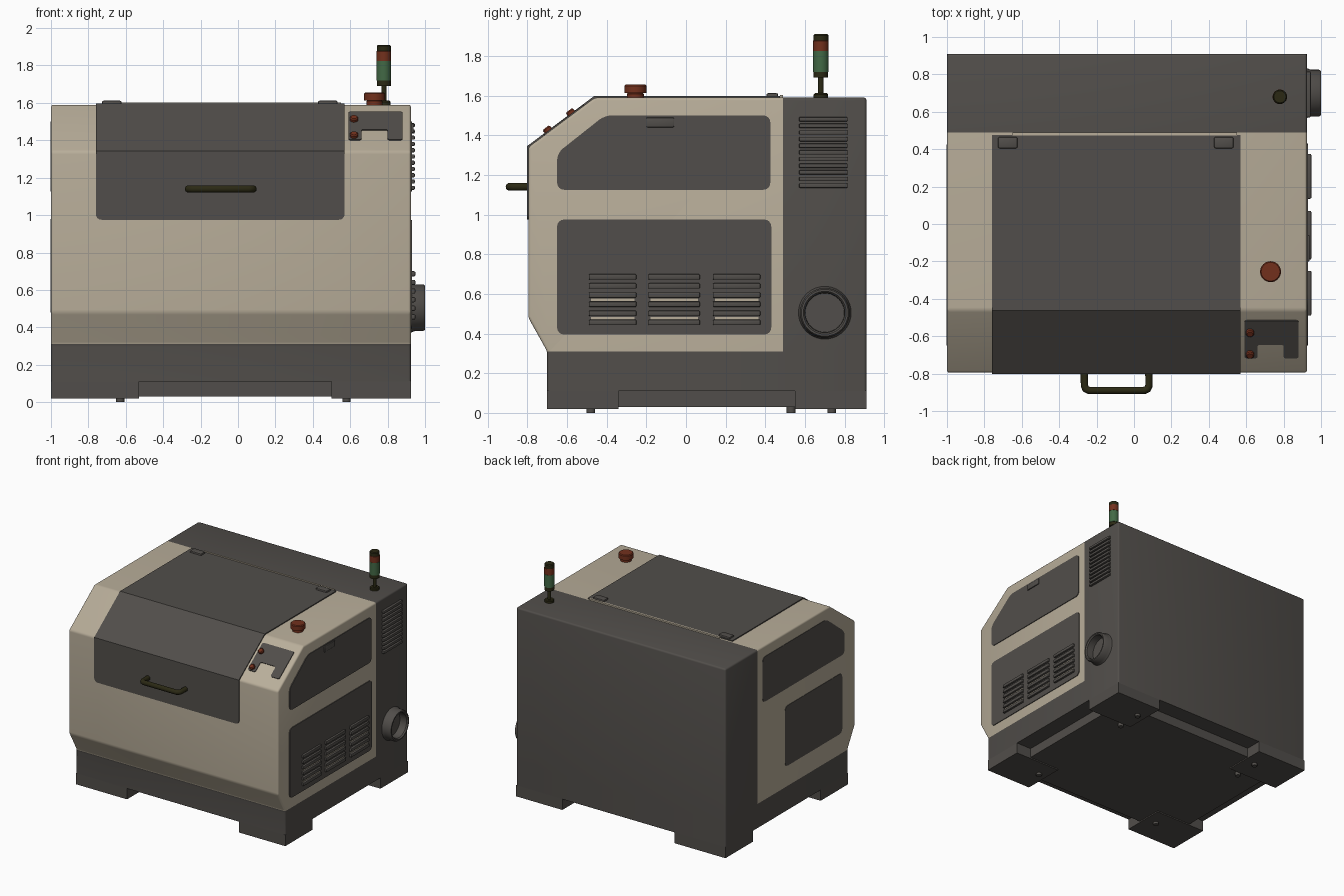
import bpy, bmesh, math
from mathutils import Matrix, Vector

if "Cube" in bpy.data.objects:
    bpy.data.objects.remove(bpy.data.objects["Cube"])


def material(name, rgb):
    m = bpy.data.materials.new(name)
    m.diffuse_color = (*rgb, 1)
    m.use_nodes = True
    m.node_tree.nodes["Principled BSDF"].inputs["Base Color"].default_value = m.diffuse_color
    return m


BEIGE = material("warm_beige", (0.48, 0.42, 0.32))
DARK = material("dark_grey", (0.083, 0.076, 0.069))
OLIVE = material("black_olive", (0.024, 0.022, 0.007))
RED = material("signal_red", (0.17, 0.03, 0.012))
GREEN = material("signal_green", (0.055, 0.14, 0.06))


def finish(name, bm, *mats):
    bmesh.ops.recalc_face_normals(bm, faces=bm.faces)
    me = bpy.data.meshes.new(name)
    bm.to_mesh(me)
    bm.free()
    for m in mats:
        me.materials.append(m)
    ob = bpy.data.objects.new(name, me)
    bpy.context.collection.objects.link(ob)
    bpy.ops.object.select_all(action='DESELECT')
    ob.select_set(True)
    bpy.context.view_layer.objects.active = ob
    bpy.ops.object.shade_smooth_by_angle(angle=math.radians(35))
    return ob


def frame(u, v, w, origin=(0, 0, 0)):
    m = Matrix((u, v, w)).transposed().to_4x4()
    m.translation = Vector(origin)
    return m


SIDE = frame((0, 1, 0), (0, 0, 1), (1, 0, 0))  # profile in y, z pushed along x


def prism(pts, w0, w1, matrix=SIDE, corner=0.0):
    """Extrude a 2D outline along w, optionally rounding its corners."""
    bm = bmesh.new()
    f = bm.faces.new([bm.verts.new((u, v, w0)) for u, v in pts])
    ext = bmesh.ops.extrude_face_region(bm, geom=[f])['geom']
    bmesh.ops.translate(bm, vec=(0, 0, w1 - w0),
                        verts=[g for g in ext if isinstance(g, bmesh.types.BMVert)])
    if corner:
        edges = [e for e in bm.edges if abs(e.verts[0].co.z - e.verts[1].co.z) > 1e-6]
        bmesh.ops.bevel(bm, geom=edges, offset=corner, segments=4, profile=0.5, affect='EDGES')
    bmesh.ops.transform(bm, matrix=matrix, verts=bm.verts)
    return bm


def rect(u0, u1, v0, v1):
    return [(u0, v0), (u1, v0), (u1, v1), (u0, v1)]


def boxes(name, spans, mat, bevel=0.0):
    bm = bmesh.new()
    for x0, x1, y0, y1, z0, z1 in spans:
        m = Matrix.Translation(((x0 + x1) / 2, (y0 + y1) / 2, (z0 + z1) / 2))
        bmesh.ops.create_cube(bm, size=1, matrix=m @ Matrix.Diagonal((x1 - x0, y1 - y0, z1 - z0, 1)))
    if bevel:
        bmesh.ops.bevel(bm, geom=bm.edges[:], offset=bevel, segments=2, profile=0.5, affect='EDGES')
    return finish(name, bm, mat)


def lathe(name, profile, matrix, mat, n=32):
    """Revolve (radius, height) points about the local z axis."""
    bm = bmesh.new()
    vs = [bm.verts.new((r, 0, h)) for r, h in profile]
    es = [bm.edges.new(p) for p in zip(vs, vs[1:])]
    bmesh.ops.spin(bm, geom=vs + es, cent=(0, 0, 0), axis=(0, 0, 1),
                   angle=math.tau, steps=n, use_duplicate=False)
    bmesh.ops.remove_doubles(bm, verts=bm.verts, dist=1e-5)
    bmesh.ops.transform(bm, matrix=matrix, verts=bm.verts)
    return finish(name, bm, mat)


def disc(name, x, y, z0, z1, r, mat, n=32):
    b = min(0.006, r * 0.3)
    return lathe(name, [(0, z0), (r, z0), (r, z1 - b), (r - b, z1), (0, z1)],
                 Matrix.Translation((x, y, 0)), mat, n)


XL, XR, TOP = -1.0, 0.925, 1.59

# Cabinet body: beige front shell, dark base and rear block
bm = prism([(0.91, 0.11), (0.91, TOP), (-0.46, TOP), (-0.795, 1.34),
            (-0.795, 0.48), (-0.70, 0.31), (-0.70, 0.11)], XL, XR)
bmesh.ops.bevel(bm, geom=[e for e in bm.edges if max(v.co.z for v in e.verts) > 0.12],
                offset=0.014, segments=3, profile=0.5, affect='EDGES')
for co, no in (((0, 0, 0.31), (0, 0, 1)), ((0, 0.49, 0), (0, 1, 0))):
    bmesh.ops.bisect_plane(bm, geom=bm.verts[:] + bm.edges[:] + bm.faces[:], plane_co=co, plane_no=no)
for f in bm.faces:
    c = f.calc_center_median()
    f.material_index = int(c.z < 0.31 or c.y > 0.49)
finish("cabinet_body", bm, BEIGE, DARK)

# Base corners, recessed floor pan and levelling feet
boxes("base_corners", [(*xs, *ys, 0.02, 0.112) for xs in ((XL, -0.53), (0.5, XR))
                       for ys in ((-0.70, -0.34), (0.55, 0.91))], DARK)
boxes("floor_pan", [(-0.86, 0.785, -0.56, 0.77, 0.03, 0.112)], DARK)
for x in (-0.63, 0.58):
    for y in (-0.48, 0.53, 0.735):
        disc("levelling_foot", x, y, 0.0, 0.05, 0.022, DARK, 16)

# Front door wrapping over top, slope and front
t = 0.008
door = prism([(0.475, TOP - 0.02), (0.475, TOP + t), (-0.463, TOP + t), (-0.795 - t, 1.344),
              (-0.795 - t, 0.975), (-0.78, 0.975), (-0.78, 1.33), (-0.46, TOP - 0.02)], -0.76, 0.57)
low = [e for e in door.edges if all(v.co.z < 1.0 for v in e.verts)
       and abs(e.verts[0].co.y - e.verts[1].co.y) > 0.01]
bmesh.ops.bevel(door, geom=low, offset=0.03, segments=4, profile=0.5, affect='EDGES')
finish("front_door", door, DARK)
boxes("hinge_rail", [(-0.65, 0.55, 0.474, 0.488, 1.57, 1.602)], BEIGE)
boxes("door_hinges", [(x - 0.052, x + 0.052, 0.405, 0.465, 1.58, 1.612) for x in (-0.675, 0.48)], DARK, 0.008)

# Door handle
cu = bpy.data.curves.new("door_handle", 'CURVE')
cu.dimensions, cu.bevel_depth, cu.bevel_resolution, cu.use_fill_caps = '3D', 0.02, 3, True
path = [(-0.265, -0.78), (-0.265, -0.865), (-0.258, -0.882), (-0.24, -0.89),
        (0.055, -0.89), (0.073, -0.882), (0.08, -0.865), (0.08, -0.78)]
sp = cu.splines.new('POLY')
sp.points.add(len(path) - 1)
for p, (x, y) in zip(sp.points, path):
    p.co = (x, y, 1.14, 1)
sp.use_smooth = True
cu.materials.append(OLIVE)
bpy.context.collection.objects.link(bpy.data.objects.new("door_handle", cu))

# Side windows, right and left
upper = [(-0.65, 1.125), (0.425, 1.125), (0.425, 1.50), (-0.41, 1.50), (-0.65, 1.31)]
P = 0.006
for side, w0, w1 in (("right", XR - 0.01, XR + P), ("left", XL - P + 0.003, XL + 0.01)):
    finish(side + "_upper_window", prism(upper, w0, w1, corner=0.035), DARK)
finish("right_lower_panel", prism(rect(-0.65, 0.43, 0.395, 0.975), XR - 0.01, XR + P, corner=0.035), DARK)
finish("left_lower_panel", prism(rect(-0.62, 0.13, 0.48, 0.98), XL - P + 0.003, XL + 0.01, corner=0.035), DARK)
boxes("window_latch", [(XR - 0.01, XR + 0.014, -0.20, -0.06, 1.44, 1.49)], DARK, 0.006)

# Louvres: three low groups with light gaps, one tall rear group
low_groups = ((-0.49, -0.25), (-0.19, 0.07), (0.135, 0.375))
for ys in low_groups:
    boxes("low_louvre", [(0.91, 0.948, *ys, 0.442 + i * 0.046, 0.47 + i * 0.046) for i in range(6)], DARK, 0.006)
    boxes("louvre_gap", [(0.92, 0.934, ys[0] + 0.01, ys[1] - 0.01, z, z + 0.012) for z in (0.472, 0.564)], BEIGE)
boxes("rear_louvre", [(0.91, 0.945, 0.57, 0.815, 1.135 + i * 0.0335, 1.157 + i * 0.0335)
                      for i in range(11)], DARK, 0.005)

# Exhaust port
lathe("exhaust_port", [(0, 0.93), (0.098, 0.93), (0.10, 0.99), (0.108, 1.0), (0.118, 1.0), (0.125, 0.99),
                       (0.125, 0.945), (0.135, 0.92)],
      frame((0, 1, 0), (0, 0, 1), (1, 0, 0), (0, 0.70, 0.505)), DARK, 40)

# Control panel on the slope, with two small buttons
d = Vector((0, 0.335, 0.25)).normalized()
slope = frame((1, 0, 0), d, Vector((1, 0, 0)).cross(d), (0, -0.795, 1.34))
finish("control_panel", prism([(0.59, 0.10), (0.66, 0.10), (0.66, 0.19), (0.80, 0.19), (0.80, 0.10),
                               (0.88, 0.10), (0.88, 0.35), (0.59, 0.35)], -0.005, 0.006, slope, 0.012), DARK)
for u, v in ((0.62, 0.275), (0.62, 0.13)):
    lathe("panel_button", [(0, 0), (0.022, 0), (0.022, 0.02), (0.016, 0.026), (0, 0.026)],
          slope @ Matrix.Translation((u, v, 0)), RED, 20)

# Emergency stop button
disc("stop_collar", 0.73, -0.255, 1.58, 1.615, 0.042, RED)
disc("stop_button", 0.73, -0.255, 1.612, 1.655, 0.056, RED)

# Signal beacon
for name, z0, z1, r, mat in (("beacon_foot", 1.58, 1.612, 0.036, OLIVE), ("beacon_pole", 1.60, 1.70, 0.014, OLIVE),
                             ("beacon_socket", 1.69, 1.725, 0.037, OLIVE), ("green_lamp", 1.72, 1.83, 0.039, GREEN),
                             ("red_lamp", 1.825, 1.882, 0.039, RED), ("beacon_cap", 1.875, 1.91, 0.038, OLIVE)):
    disc(name, 0.78, 0.68, z0, z1, r, mat)
